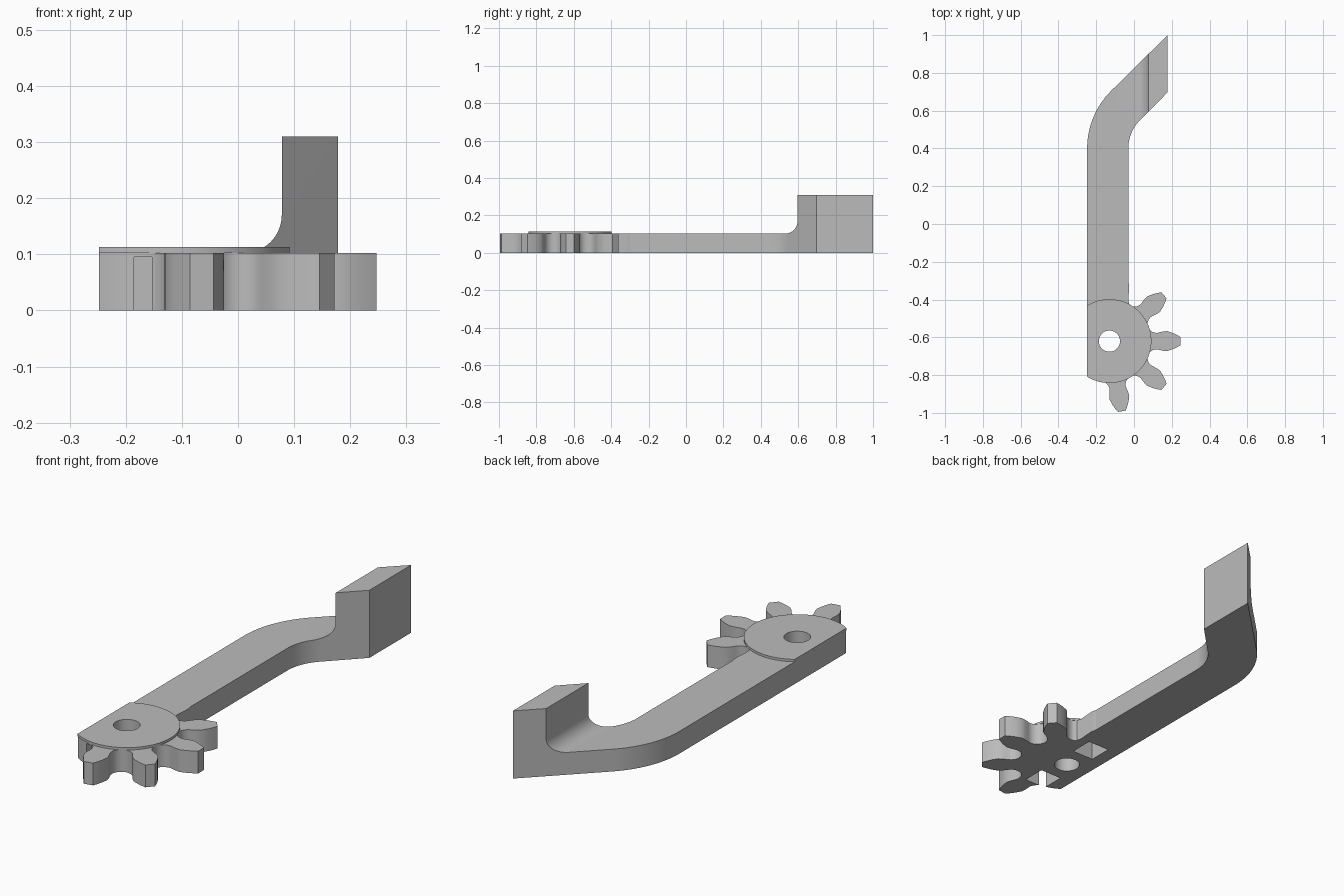
import bpy, bmesh
from math import sin, cos, pi, radians, acos, sqrt

cube = bpy.data.objects.get("Cube")
if cube:
    bpy.data.objects.remove(cube)

grey = bpy.data.materials.new("plain grey")
grey.use_nodes = True
tone = (0.5, 0.5, 0.5, 1)
grey.diffuse_color = tone
grey.node_tree.nodes["Principled BSDF"].inputs["Base Color"].default_value = tone

LEFT, RIGHT = -0.248, -0.03      # arm sides
THICK, CAP, TALL = 0.102, 0.113, 0.31
CX, CY = -0.13, -0.62            # pivot centre
JOIN = -0.30                     # where hub meets arm


def prism(name, points, start, depth):
    """Extrude a closed outline of 3D points along the vector depth."""
    bm = bmesh.new()
    face = bm.faces.new([bm.verts.new(start(*p)) for p in points])
    ext = bmesh.ops.extrude_face_region(bm, geom=[face])
    verts = [g for g in ext["geom"] if isinstance(g, bmesh.types.BMVert)]
    bmesh.ops.translate(bm, verts=verts, vec=depth)
    bmesh.ops.recalc_face_normals(bm, faces=bm.faces)
    mesh = bpy.data.meshes.new(name)
    bm.to_mesh(mesh)
    bm.free()
    mesh.materials.append(grey)
    obj = bpy.data.objects.new(name, mesh)
    bpy.context.collection.objects.link(obj)
    return obj


def slab(name, points, z0, z1):
    return prism(name, points, lambda x, y: (x, y, z0), (0, 0, z1 - z0))


def arc(cx, cy, r, a0, a1, n):
    steps = [radians(a0 + (a1 - a0) * i / n) for i in range(n + 1)]
    return [(cx + r * cos(a), cy + r * sin(a)) for a in steps]


def boolean(obj, cutter, mode):
    mod = obj.modifiers.new(mode.lower(), 'BOOLEAN')
    mod.operation, mod.object, mod.solver = mode, cutter, 'EXACT'
    bpy.context.view_layer.objects.active = obj
    bpy.ops.object.modifier_apply(modifier=mod.name)


# Bent arm: plan outline trimmed by a side profile with a filleted end block
END, BLOCK, FILLET = 0.178, 0.078, 0.068
BX, BY, OUTER, INNER = 0.182, 0.40, 0.43, 0.212
plan = [(RIGHT, JOIN)] + arc(BX, BY, INNER, 180, 135, 16)
plan += [(END, 0.697), (END, 1.0)]
plan += arc(BX, BY, OUTER, 135, 180, 20) + [(LEFT, JOIN)]
arm = slab("bent_arm", plan, 0, TALL)
profile = [(-1, -0.1), (1, -0.1), (1, 1), (BLOCK, 1)]
profile += arc(BLOCK - FILLET, THICK + FILLET, FILLET, 0, -90, 14) + [(-1, THICK)]
trim = prism("arm_trim", profile, lambda x, z: (x, -2, z), (0, 4, 0))
boolean(arm, trim, 'INTERSECT')

# Toothed hub: four teeth, rounded gaps between them
ROOT, GAP, PITCH = 0.218, 0.047, 40
half = radians(PITCH / 2)
gap_u, gap_v = (ROOT + GAP) * cos(half), (ROOT + GAP) * sin(half)
flank = arc(gap_u, gap_v, GAP, 200, 290, 8)
flank += [(0.285, 0.051), (0.305, 0.053), (0.335, 0.043), (0.36, 0.031), (0.377, 0.021)]
outline = arc(CX, CY, ROOT, -122.8, -102, 6)
for angle in (-80, -40, 0, 40):
    a = radians(angle)
    tooth = [(u, -v) for u, v in flank] + [(u, v) for u, v in flank[:0:-1]]
    outline += [(CX + u * cos(a) - v * sin(a), CY + u * sin(a) + v * cos(a))
                for u, v in tooth]
outline += [(RIGHT + 0.004, -0.425), (RIGHT, -0.40), (RIGHT + 0.005, -0.325),
            (RIGHT, JOIN), (LEFT, JOIN)]
hub = slab("toothed_hub", outline, 0, THICK)

# Thin cap disc, cut flat along the arm's outer side
CAP_R = 0.222
limit = 180 / pi * acos((LEFT - CX) / CAP_R)
cap = slab("cap_disc", arc(CX, CY, CAP_R, -limit, limit, 56), THICK, CAP)

# Pivot hole through both, and two square pockets underneath
hole = slab("hole_cutter", arc(CX, CY, 0.056, 0, 352.5, 47), -0.1, 0.3)
cutters = [trim, hole]
boolean(hub, hole, 'DIFFERENCE')
boolean(cap, hole, 'DIFFERENCE')
for side in (-1, 1):
    y = CY + side * 0.165
    square = arc(CX, y, 0.055 * sqrt(2), 45, 315, 3)
    pocket = slab("pocket_cutter", square, -0.1, 0.095)
    boolean(hub, pocket, 'DIFFERENCE')
    cutters.append(pocket)

for cutter in cutters:
    bpy.data.objects.remove(cutter)

# Smooth the curved walls, keep the edges sharp
bpy.ops.object.select_all(action='DESELECT')
for obj in (arm, hub, cap):
    obj.select_set(True)
    bpy.context.view_layer.objects.active = obj
bpy.ops.object.shade_smooth_by_angle(angle=radians(30))
